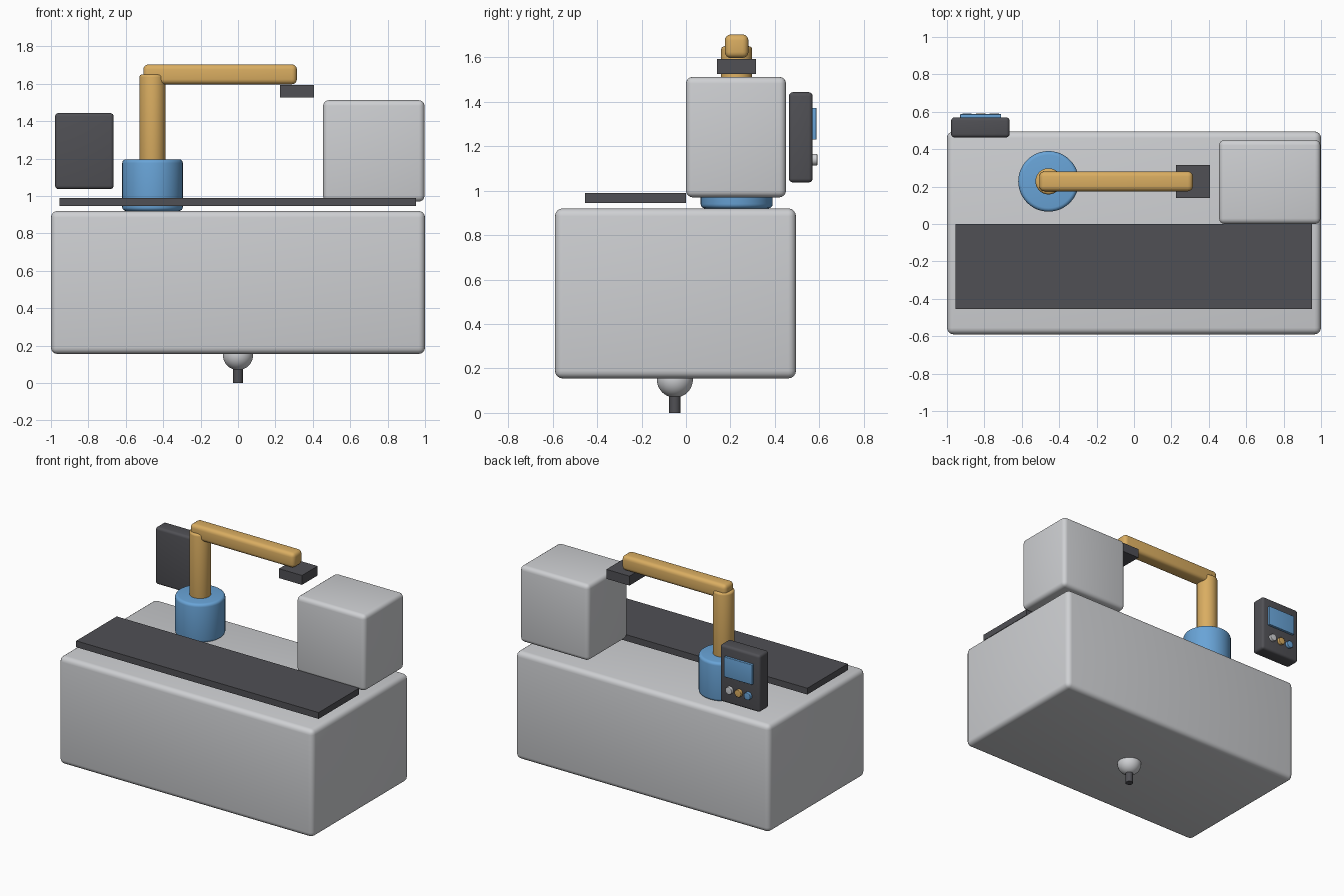
import bpy
import math

cube = bpy.data.objects.get("Cube")
if cube:
    bpy.data.objects.remove(cube, do_unlink=True)


def material(name, rgb):
    mat = bpy.data.materials.new(name)
    mat.use_nodes = True
    mat.diffuse_color = (*rgb, 1)
    mat.node_tree.nodes["Principled BSDF"].inputs["Base Color"].default_value = (*rgb, 1)
    return mat


GREY = material("light grey", (0.62, 0.63, 0.65))
DARK = material("dark grey", (0.08, 0.08, 0.09))
BLUE = material("blue", (0.14, 0.37, 0.68))
OCHRE = material("ochre", (0.70, 0.42, 0.12))


def finish(name, mat, bevel, segments=4):
    """Name and colour the active object, round its edges and smooth it."""
    obj = bpy.context.object
    obj.name = name
    obj.data.name = name
    obj.data.materials.append(mat)
    bpy.ops.object.transform_apply(location=False, rotation=True, scale=True)
    if bevel:
        mod = obj.modifiers.new("rounded edges", 'BEVEL')
        mod.width = bevel
        mod.segments = segments
        mod.limit_method = 'ANGLE'
        mod.angle_limit = math.radians(40)
        bpy.ops.object.modifier_apply(modifier=mod.name)
    bpy.ops.object.shade_smooth_by_angle(angle=math.radians(35))
    return obj


def box(name, mat, x, y, z, bevel=0.0):
    """Box between (min, max) pairs on each axis."""
    spans = (x, y, z)
    bpy.ops.mesh.primitive_cube_add(size=1, location=[sum(s) / 2 for s in spans])
    bpy.context.object.scale = [s[1] - s[0] for s in spans]
    return finish(name, mat, bevel)


def cylinder(name, mat, centre, radius, depth, bevel=0.0, rotation=(0, 0, 0), sides=48):
    bpy.ops.mesh.primitive_cylinder_add(vertices=sides, radius=radius, depth=depth,
                                        location=centre, rotation=rotation)
    return finish(name, mat, bevel)


# Main body, conveyor and processing housing
box("body", GREY, (-1, 1), (-0.59, 0.495), (0.155, 0.92), 0.035)
box("conveyor_belt", DARK, (-0.955, 0.953), (-0.455, 0), (0.945, 0.99))
box("housing", GREY, (0.455, 0.997), (0, 0.45), (0.97, 1.512), 0.03)

# Robot arm
ARM_X, ARM_Y = -0.457, 0.228
cylinder("arm_base", BLUE, (ARM_X, ARM_Y, 1.058), 0.162, 0.276, 0.02)
cylinder("arm_post", OCHRE, (ARM_X, ARM_Y, 1.415), 0.07, 0.47, 0.015)
box("arm_boom", OCHRE, (-0.506, 0.315), (ARM_Y - 0.053, ARM_Y + 0.053), (1.597, 1.703), 0.027)
box("gripper", DARK, (0.225, 0.406), (0.14, 0.315), (1.525, 1.592))

# Control panel with screen and buttons on its back face
box("control_panel", DARK, (-0.978, -0.665), (0.463, 0.57), (1.037, 1.443), 0.018)
box("screen", BLUE, (-0.93, -0.71), (0.565, 0.587), (1.23, 1.373), 0.003)
for name, mat, x in (("left", GREY, -0.747), ("middle", OCHRE, -0.82), ("right", BLUE, -0.893)):
    cylinder(name + "_button", mat, (x, 0.575, 1.14), 0.026, 0.032, 0.004,
             (math.pi / 2, 0, 0), 32)

# Nozzle below the body
bpy.ops.mesh.primitive_uv_sphere_add(segments=40, ring_count=20, radius=0.081,
                                     location=(0, -0.05, 0.15))
finish("nozzle_ball", GREY, 0)
cylinder("nozzle_pin", DARK, (0, -0.05, 0.05), 0.026, 0.1, 0, sides=12)
